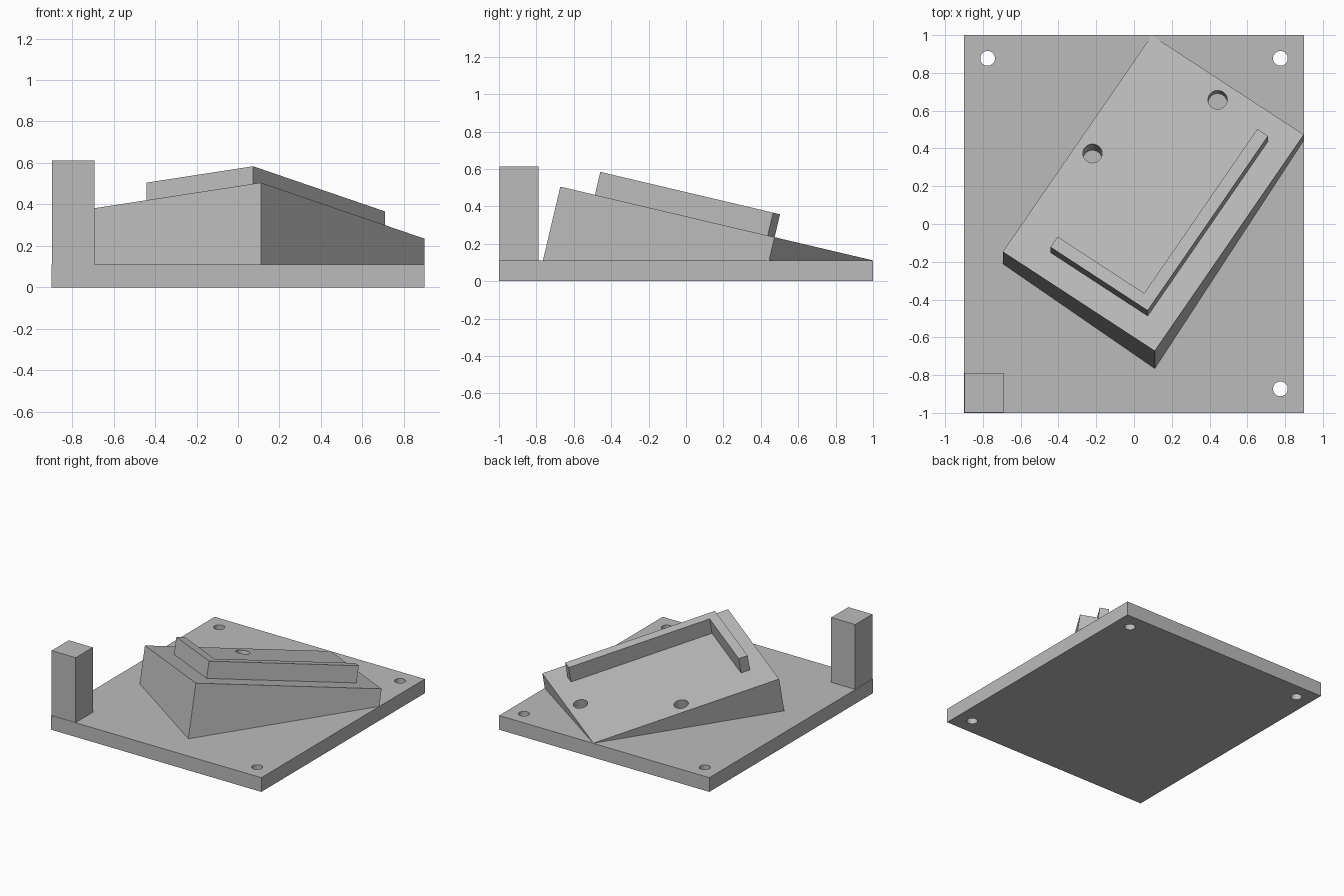
import bpy
import bmesh
from math import radians
from mathutils import Matrix, Vector

default_cube = bpy.data.objects.get("Cube")
if default_cube:
    bpy.data.objects.remove(default_cube, do_unlink=True)

# Single flat grey
grey = bpy.data.materials.new("plain_grey")
grey.use_nodes = True
colour = (0.5, 0.5, 0.5, 1)
grey.diffuse_color = colour
grey.node_tree.nodes["Principled BSDF"].inputs["Base Color"].default_value = colour

BASE_TOP = 0.11
LENGTH, WIDTH = 1.417, 0.969   # sloped block, along its own edges

# Frame of the sloped face: turned about z, then tipped towards the back
slope = (Matrix.Translation((0.11, -0.672, 0.505))
         @ Matrix.Rotation(radians(-13.27), 4, "X")
         @ Matrix.Rotation(radians(56.15), 4, "Z"))


def add_object(name, bm):
    bmesh.ops.recalc_face_normals(bm, faces=bm.faces[:])
    mesh = bpy.data.meshes.new(name)
    bm.to_mesh(mesh)
    bm.free()
    mesh.materials.append(grey)
    obj = bpy.data.objects.new(name, mesh)
    bpy.context.collection.objects.link(obj)
    return obj


def prism(outline, low, high, frame=Matrix()):
    """Extrude a flat outline between two heights in a frame."""
    bm = bmesh.new()
    face = bm.faces.new([bm.verts.new((x, y, low)) for x, y in outline])
    grown = bmesh.ops.extrude_face_region(bm, geom=[face])["geom"]
    verts = [v for v in grown if isinstance(v, bmesh.types.BMVert)]
    bmesh.ops.translate(bm, verts=verts, vec=(0, 0, high - low))
    bm.transform(frame)
    return bm


def rectangle(x0, y0, x1, y1):
    return [(x0, y0), (x1, y0), (x1, y1), (x0, y1)]


def drill(obj, centres, radius, frame=Matrix()):
    """Cut round holes along the z axis of a frame."""
    bm = bmesh.new()
    for x, y in centres:
        bmesh.ops.create_cone(bm, cap_ends=True, segments=48, radius1=radius,
                              radius2=radius, depth=2,
                              matrix=frame @ Matrix.Translation((x, y, 0)))
    cutter = add_object("hole_cutter", bm)
    cutter.hide_render = True
    cut = obj.modifiers.new("holes", "BOOLEAN")
    cut.operation = "DIFFERENCE"
    cut.solver = "EXACT"
    cut.object = cutter
    bpy.ops.object.select_all(action="DESELECT")
    bpy.context.view_layer.objects.active = obj
    obj.select_set(True)
    bpy.ops.object.modifier_apply(modifier=cut.name)
    bpy.data.objects.remove(cutter, do_unlink=True)
    bpy.ops.object.shade_smooth_by_angle(angle=radians(30))


# Base plate with three mounting holes
base = add_object("base_plate", prism(rectangle(-0.9, -1, 0.9, 1), 0, BASE_TOP))
drill(base, [(-0.775, 0.877), (0.775, 0.877), (0.775, -0.873)], 0.039)

# Corner post
add_object("corner_post",
           prism(rectangle(-0.898, -0.997, -0.692, -0.788), BASE_TOP, 0.612))

# Sloped block, trimmed level with the top of the plate
block = prism(rectangle(0, 0, LENGTH, WIDTH), -0.6, 0, slope)
cut = bmesh.ops.bisect_plane(block, geom=block.verts[:] + block.edges[:] + block.faces[:],
                             plane_co=Vector((0, 0, BASE_TOP)),
                             plane_no=Vector((0, 0, 1)), clear_inner=True)
rim = [e for e in cut["geom_cut"] if isinstance(e, bmesh.types.BMEdge)]
bmesh.ops.contextual_create(block, geom=rim)
sloped_block = add_object("sloped_block", block)

# Pin holes through the block, near its far and left edges
drill(sloped_block, [(LENGTH / 2, WIDTH - 0.097), (LENGTH - 0.097, WIDTH / 2)],
      0.051, slope)

# L-shaped stop standing on the slope
near, wall = 0.137, 0.068
inner = near + wall
long_end, short_end = LENGTH - near, 0.757
stop = [(near, near), (long_end, near), (long_end, inner),
        (inner, inner), (inner, short_end), (near, short_end)]
add_object("corner_stop", prism(stop, 0, 0.126, slope))
